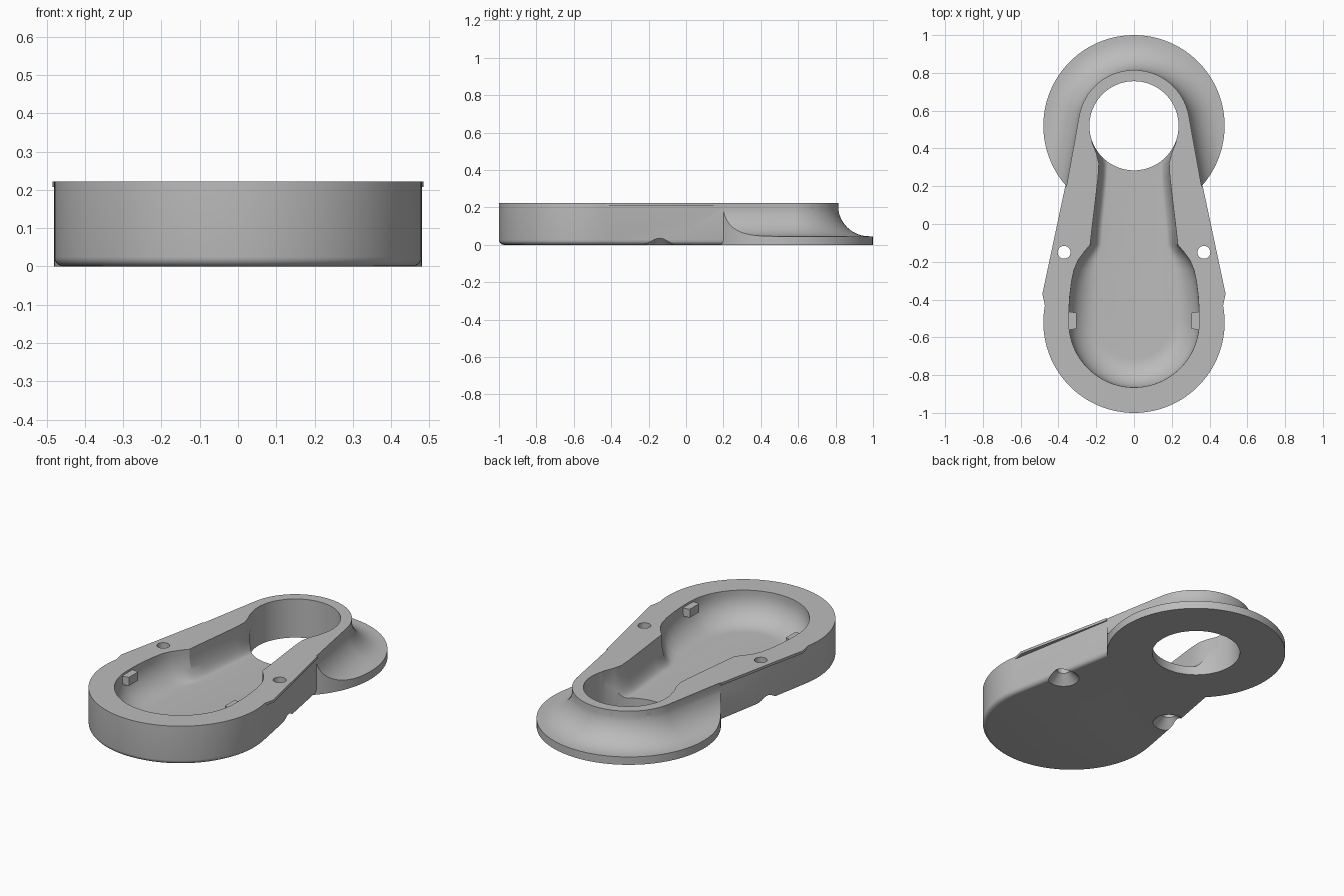
import bpy, bmesh
from math import sin, cos, pi, sqrt, asin

if "Cube" in bpy.data.objects:
    bpy.data.objects.remove(bpy.data.objects["Cube"], do_unlink=True)

HEIGHT, FLANGE, FLOOR = 0.222, 0.045, 0.05
FRONT, BACK = -0.52, 0.52            # centres of the two round ends
R_FRONT, R_BACK, R_DISC = 0.48, 0.295, 0.48

grey = bpy.data.materials.new("plain grey")
grey.use_nodes = True
grey.diffuse_color = (0.5, 0.5, 0.5, 1)
grey.node_tree.nodes["Principled BSDF"].inputs["Base Color"].default_value = (0.5, 0.5, 0.5, 1)


def loft(name, rings):
    """Closed solid through a stack of (outline, z) rings."""
    bm = bmesh.new()
    rows = [[bm.verts.new((x, y, z)) for x, y in pts] for pts, z in rings]
    n = len(rows[0])
    for a, b in zip(rows, rows[1:]):
        for i in range(n):
            j = (i + 1) % n
            bm.faces.new((a[i], a[j], b[j], b[i]))
    bm.faces.new(rows[0][::-1])
    bm.faces.new(rows[-1])
    bmesh.ops.recalc_face_normals(bm, faces=bm.faces)
    mesh = bpy.data.meshes.new(name)
    bm.to_mesh(mesh)
    bm.free()
    mesh.materials.append(grey)
    ob = bpy.data.objects.new(name, mesh)
    bpy.context.collection.objects.link(ob)
    return ob


def combine(target, tool, operation):
    mod = target.modifiers.new(operation, 'BOOLEAN')
    mod.operation, mod.solver, mod.object = operation, 'EXACT', tool
    bpy.context.view_layer.objects.active = target
    bpy.ops.object.modifier_apply(modifier=mod.name)
    bpy.data.objects.remove(tool, do_unlink=True)


def arc(cy, r, a0, a1, n, cx=0):
    return [(cx + r * cos(a0 + (a1 - a0) * i / n), cy + r * sin(a0 + (a1 - a0) * i / n))
            for i in range(n + 1)]


def circle(r, cy, cx=0, n=96):
    return arc(cy, r, 0, 2 * pi, n, cx)[:-1]


def egg(d):
    """Tapered outline around both round ends, grown by d."""
    t = asin((R_FRONT - R_BACK) / (BACK - FRONT))
    return (arc(FRONT, R_FRONT + d, pi - t, 2 * pi + t, 64)
            + arc(BACK, R_BACK + d, t, pi - t, 48))


def cove(h, r):
    """Horizontal reach of a concave quarter round at height h."""
    return r - sqrt(max(0, r * r - (r - h) ** 2))


# Main body with a rounded bottom edge
BEVEL = 0.025
rings = [(egg(-BEVEL * (1 - sin(a))), BEVEL * (1 - cos(a)))
         for a in [pi / 2 * i / 5 for i in range(6)]]
body = loft("housing_body", rings + [(egg(0), HEIGHT)])

# Round flange with a coved collar that follows the neck
R = 0.165
rings = [(egg(0.5), -0.1), (egg(0.5), FLANGE)]
for i in range(13):
    h = R * (1 - cos(pi / 2 * i / 12))
    rings.append((egg(cove(h, R) - 0.002), FLANGE + h + 0.0005))
collar = loft("collar", rings)
flange = loft("flange", [(circle(R_DISC, BACK), 0), (circle(R_DISC, BACK), HEIGHT + 0.1)])
combine(flange, collar, 'INTERSECT')
combine(body, flange, 'UNION')

# Thin overhanging lip along each side
for s in (-1, 1):
    pts = [(s * x, y) for x, y in [(0.42, -0.43), (0.472, -0.43), (0.485, -0.37),
                                   (0.364, 0.2), (0.32, 0.2)]]
    combine(body, loft("side_lip", [(pts, HEIGHT - 0.015), (pts, HEIGHT)]), 'UNION')

# Dished cavity narrowing into a channel that opens into the large hole
R_DISH, CURVE = 0.345, 0.15
side = [(0.345, -0.46), (0.34, -0.38), (0.33, -0.3), (0.317, -0.24), (0.295, -0.19),
        (0.262, -0.145), (0.232, -0.11), (0.222, -0.02), (0.205, 0.12),
        (0.19, 0.25), (0.186, 0.32), (0.198, 0.37), (0.222, 0.43), (0.222, 0.52)]
outline = arc(FRONT, R_DISH, pi, 2 * pi, 48) + side + [(-x, y) for x, y in side[::-1]]


def inset(d):
    pts = []
    for x, y in outline:
        w = min(1, max(0.6, 0.6 - 2 * (y + 0.1)))
        k = d / R_DISH
        pts.append((x * (1 - k * w), y if y > FRONT else FRONT + (y - FRONT) * (1 - k)))
    return pts


rings = []
for i in range(13):
    h = CURVE * (1 - cos(pi / 2 * i / 12))
    rings.append((inset(cove(h, CURVE)), FLOOR + h))
combine(body, loft("cavity", rings + [(inset(0), HEIGHT + 0.1)]), 'DIFFERENCE')

# Large through hole
hole = circle(0.236, BACK)
combine(body, loft("large_hole", [(hole, -0.1), (hole, HEIGHT + 0.1)]), 'DIFFERENCE')

for s in (-1, 1):
    # Screw hole, countersunk from below
    profile = [(0.105, -0.02), (0.034, 0.051), (0.034, HEIGHT + 0.1)]
    screw = loft("screw_hole", [(circle(r, -0.15, s * 0.37, 40), z) for r, z in profile])
    combine(body, screw, 'DIFFERENCE')
    # Small locating tab inside the cavity
    tab = [(s * x, y) for x, y in [(0.305, -0.555), (0.37, -0.565), (0.37, -0.46), (0.305, -0.47)]]
    combine(body, loft("tab", [(tab, HEIGHT - 0.06), (tab, HEIGHT - 0.012)]), 'UNION')

# Smooth curved walls, crisp edges
bpy.ops.object.select_all(action='DESELECT')
body.select_set(True)
bpy.context.view_layer.objects.active = body
bpy.ops.object.shade_smooth_by_angle(angle=pi / 6)
